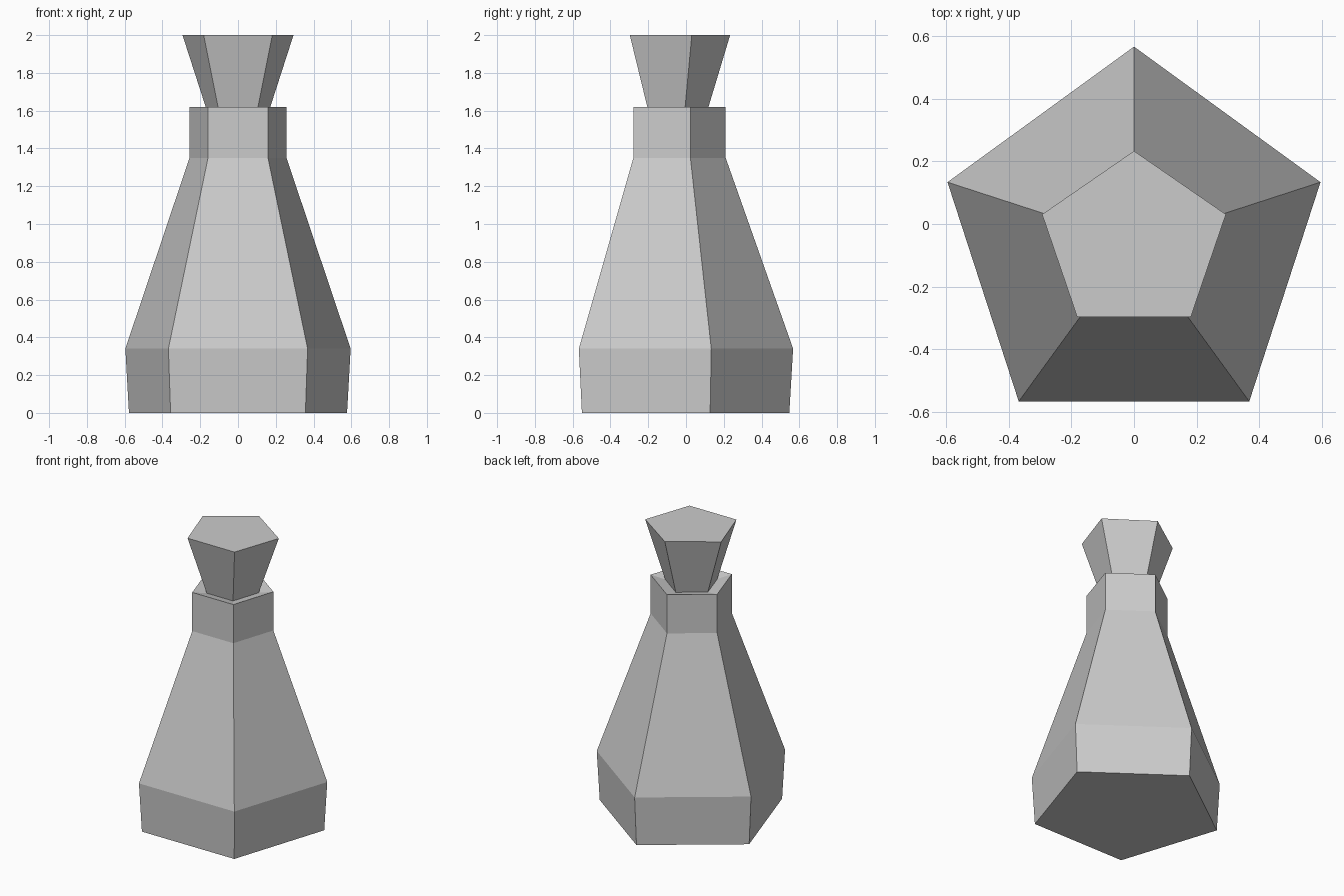
import bpy, bmesh
from math import sin, cos, tau

if "Cube" in bpy.data.objects:
    bpy.data.objects.remove(bpy.data.objects["Cube"])

SIDES = 5
CENTRE_Y = -0.06  # pentagon axis, so that its bounds are centred on y = 0


def loft(name, rings, cap_bottom=False, cap_top=False):
    """Skin pentagons (radius, z, y scale), one corner pointing to the back."""
    bm = bmesh.new()
    loops = []
    for r, z, sy in rings:
        loops.append([bm.verts.new((-r * sin(tau * i / SIDES),
                                    CENTRE_Y + sy * r * cos(tau * i / SIDES), z))
                      for i in range(SIDES)])
    for a, b in zip(loops, loops[1:]):
        for i in range(SIDES):
            j = (i + 1) % SIDES
            bm.faces.new((a[i], a[j], b[j], b[i]))
    if cap_bottom:
        bm.faces.new(loops[0][::-1])
    if cap_top:
        bm.faces.new(loops[-1])
    mesh = bpy.data.meshes.new(name)
    bm.to_mesh(mesh)
    bm.free()
    obj = bpy.data.objects.new(name, mesh)
    bpy.context.collection.objects.link(obj)
    return obj


# Bottle: flared base, tapering shoulder, straight neck, rim dipping to the stopper
loft("bottle", [(0.607, 0, 1), (0.627, 0.34, 1), (0.27, 1.35, 1),
                (0.27, 1.62, 1), (0.173, 1.60, 1)], cap_bottom=True)

# Stopper: widens upward from the dipped rim, slightly flattened at the top
loft("stopper", [(0.173, 1.60, 1), (0.309, 2.0, 0.95)], cap_top=True)
